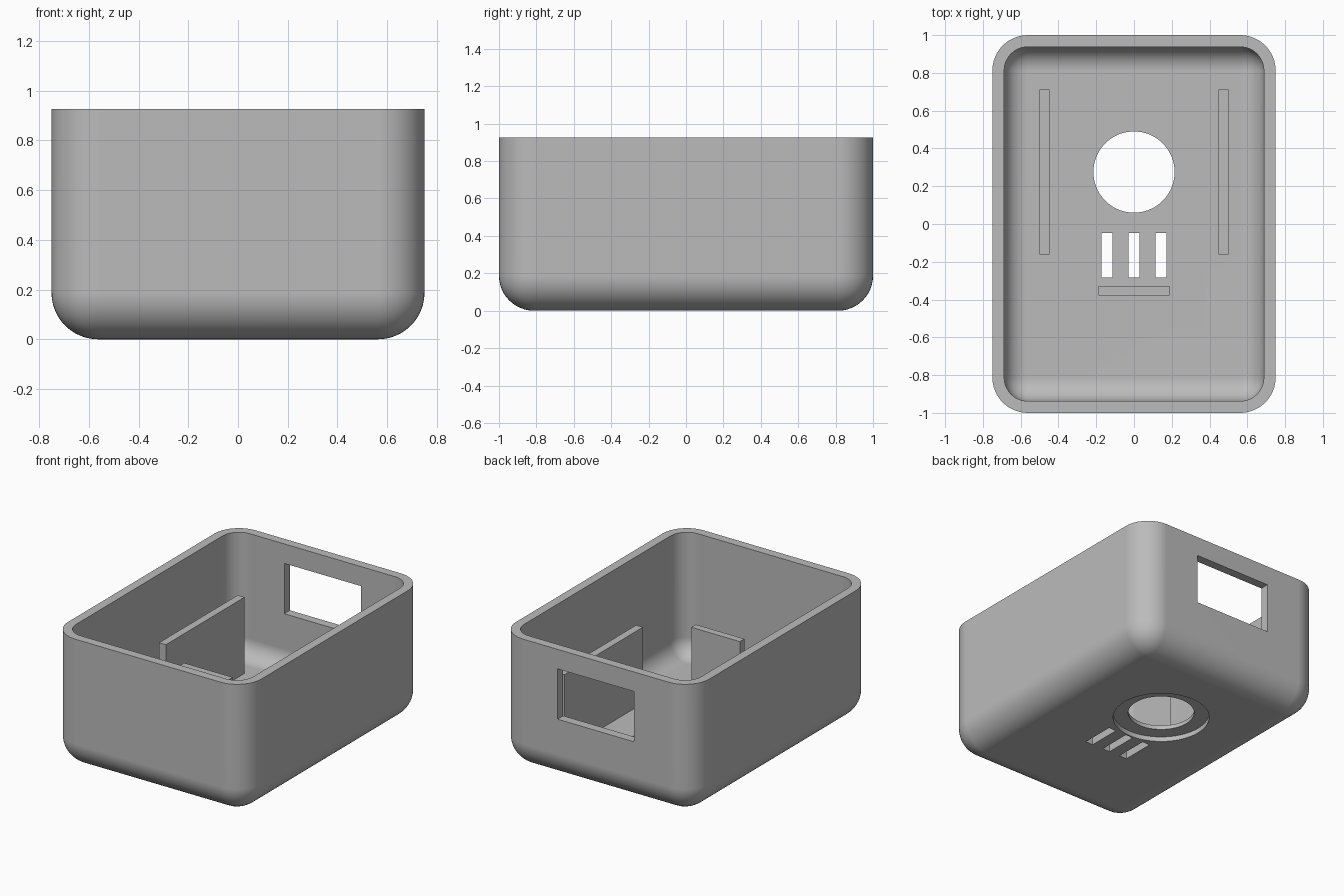
import bpy, bmesh, math
from mathutils import Matrix

old = bpy.data.objects.get("Cube")
if old:
    bpy.data.objects.remove(old, do_unlink=True)

W, L, H = 1.5, 2.0, 0.925      # outer size
T = 0.0625                     # wall and floor thickness
R = 0.1875                     # outer corner radius

grey = bpy.data.materials.new("plain grey")
grey.use_nodes = True
grey.diffuse_color = (0.5, 0.5, 0.5, 1)
grey.node_tree.nodes["Principled BSDF"].inputs["Base Color"].default_value = (0.5, 0.5, 0.5, 1)


def finish(name, bm):
    mesh = bpy.data.meshes.new(name)
    bm.to_mesh(mesh)
    bm.free()
    mesh.materials.append(grey)
    obj = bpy.data.objects.new(name, mesh)
    bpy.context.collection.objects.link(obj)
    return obj


def box(name, x, y, z, radius=0):
    """Box between (min, max) pairs; a radius rounds the sides and bottom, not the top."""
    bm = bmesh.new()
    bmesh.ops.create_cube(bm, size=1)
    for v in bm.verts:
        v.co = [lo + (c + 0.5) * (hi - lo) for c, (lo, hi) in zip(v.co, (x, y, z))]
    if radius:
        edges = [e for e in bm.edges if min(v.co.z for v in e.verts) < z[1] - 0.001]
        bmesh.ops.bevel(bm, geom=edges, offset=radius, offset_type='OFFSET',
                        segments=12, profile=0.5, affect='EDGES', clamp_overlap=False)
    return finish(name, bm)


def disc(name, radius, y, z):
    bm = bmesh.new()
    bmesh.ops.create_cone(bm, cap_ends=True, segments=72, radius1=radius, radius2=radius,
                          depth=z[1] - z[0],
                          matrix=Matrix.Translation((0, y, (z[0] + z[1]) / 2)))
    return finish(name, bm)


def cut(target, cutter):
    mod = target.modifiers.new("cut", 'BOOLEAN')
    mod.operation, mod.solver, mod.object = 'DIFFERENCE', 'EXACT', cutter
    bpy.context.view_layer.objects.active = target
    bpy.ops.object.modifier_apply(modifier=mod.name)
    bpy.data.objects.remove(cutter, do_unlink=True)


# Open case with a rounded cavity
case = box("case", (-W / 2, W / 2), (-L / 2, L / 2), (0, H), R)
cut(case, box("cavity", (T - W / 2, W / 2 - T), (T - L / 2, L / 2 - T), (T, H + 0.3), R - T))

# Window in the back wall
cut(case, box("window", (-0.297, 0.297), (0.8, 1.2), (0.435, 0.788)))

# Round floor opening with a shallow recess underneath
cut(case, disc("opening", 0.215, 0.275, (-0.1, 0.2)))
cut(case, disc("recess", 0.313, 0.275, (-0.1, 0.034)))

# Three floor slots
for i in (-1, 0, 1):
    cx = i * 0.143
    cut(case, box("slot", (cx - 0.029, cx + 0.029), (-0.283, -0.048), (-0.1, 0.2)))

# Smooth rounded corners, flat walls
bpy.ops.object.select_all(action='DESELECT')
case.select_set(True)
bpy.context.view_layer.objects.active = case
bpy.ops.object.shade_smooth_by_angle(angle=math.radians(30))
weighted = case.modifiers.new("flat walls", 'WEIGHTED_NORMAL')
weighted.keep_sharp = True

# Inner upright plates standing on the floor
base = T - 0.01
box("left_plate", (0.447, 0.5), (-0.161, 0.711), (base, 0.597))
box("right_plate", (-0.5, -0.447), (-0.161, 0.711), (base, 0.597))
box("cross_plate", (-0.188, 0.188), (-0.378, -0.328), (base, 0.602))
